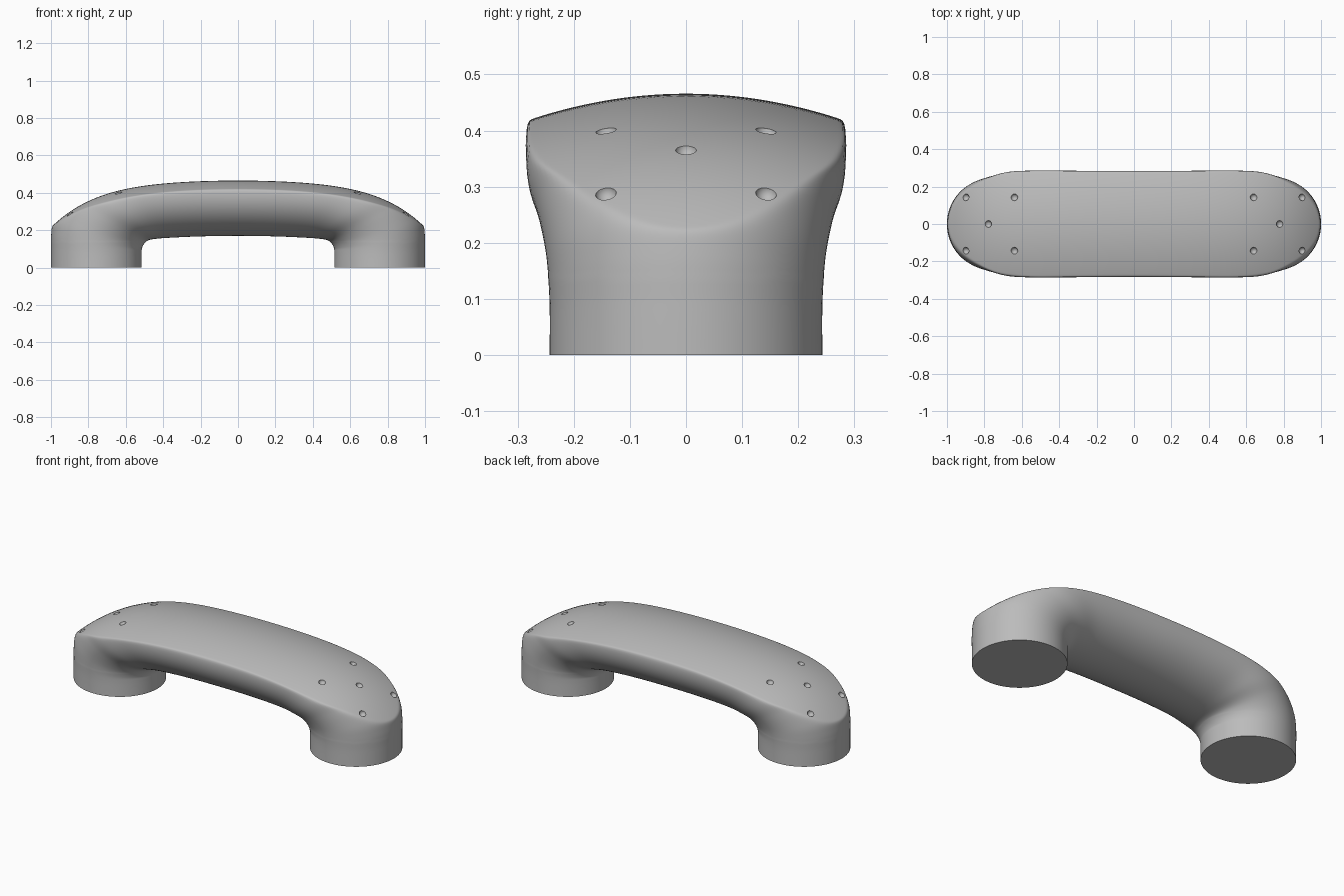
import bpy, bmesh, math
from mathutils import Vector

cube = bpy.data.objects.get("Cube")
if cube:
    bpy.data.objects.remove(cube, do_unlink=True)

SEGMENTS = 96      # points around the tube
STEPS = 10         # stations between control sections

# Half of the swept tube: inner x, inner z, outer x, outer z, half width
SECTIONS = [
    (0.515, 0.0, 1.0, 0.0, 0.243),
    (0.515, 0.08, 1.0, 0.09, 0.243),
    (0.513, 0.105, 0.999, 0.18, 0.246),
    (0.50, 0.13, 0.985, 0.26, 0.252),
    (0.48, 0.146, 0.93, 0.37, 0.265),
    (0.44, 0.154, 0.84, 0.48, 0.282),
    (0.36, 0.16, 0.66, 0.58, 0.286),
    (0.20, 0.167, 0.34, 0.61, 0.285),
    (0.0, 0.17, 0.0, 0.61, 0.285),
]


def mirrored(s):
    return (-s[0], s[1], -s[2], s[3], s[4])


def spline(points, steps):
    """Catmull-Rom samples through tuples of any length."""
    out = []
    for i in range(len(points) - 1):
        a, b, c, d = (points[max(0, min(len(points) - 1, i + k))] for k in (-1, 0, 1, 2))
        for n in range(steps):
            t = n / steps
            out.append([q + 0.5 * t * (r - p + t * (2*p - 5*q + 4*r - s + t * (3*(q - r) + s - p)))
                        for p, q, r, s in zip(a, b, c, d)])
    out.append(list(points[-1]))
    return out


def crown(x, y):
    """Height of the domed top surface."""
    return 0.466 - 0.09 * x**2 - 0.16 * abs(x)**5 - 0.6 * y**2


def soft_min(a, b, k=0.02):
    h = max(k - abs(a - b), 0) / k
    return min(a, b) - h * h * k / 4


# Body: elliptical tube swept from foot to foot, trimmed by the domed top
bm = bmesh.new()
rings = []
for ix, iz, ox, oz, w in spline(SECTIONS + [mirrored(s) for s in SECTIONS[-2::-1]], STEPS):
    ring = []
    for n in range(SEGMENTS):
        a = math.tau * n / SEGMENTS
        u = 0.5 + 0.5 * math.cos(a)
        x, y, z = ix + (ox - ix) * u, w * math.sin(a), iz + (oz - iz) * u
        ring.append(bm.verts.new((x, y, soft_min(z, crown(x, y)))))
    rings.append(ring)
for r0, r1 in zip(rings, rings[1:]):
    for n in range(SEGMENTS):
        m = (n + 1) % SEGMENTS
        bm.faces.new((r0[n], r0[m], r1[m], r1[n]))
bm.faces.new(rings[0])
bm.faces.new(rings[-1])

# Soften the rim, leaving the feet untouched
upper = [v for v in bm.verts if v.co.z > 0.14]
for _ in range(3):
    bmesh.ops.smooth_vert(bm, verts=upper, factor=0.5, use_axis_x=True, use_axis_y=True, use_axis_z=True)
bmesh.ops.recalc_face_normals(bm, faces=bm.faces)
mesh = bpy.data.meshes.new("handle_body")
bm.to_mesh(mesh)
bm.free()
body = bpy.data.objects.new("handle_body", mesh)
bpy.context.collection.objects.link(body)

# Dimples: five shallow round pits at each end
bm = bmesh.new()
for side in (-1, 1):
    for x, y in ((0.64, 0.143), (0.64, -0.143), (0.78, 0), (0.9, 0.143), (0.9, -0.143)):
        new = bmesh.ops.create_uvsphere(bm, u_segments=20, v_segments=12, radius=0.019)["verts"]
        bmesh.ops.translate(bm, verts=new, vec=Vector((side * x, y, crown(x, y) + 0.003)))
cut_mesh = bpy.data.meshes.new("dimple_cutter")
bm.to_mesh(cut_mesh)
bm.free()
cutter = bpy.data.objects.new("dimple_cutter", cut_mesh)
bpy.context.collection.objects.link(cutter)
cutter.hide_render = True

cut = body.modifiers.new("dimples", 'BOOLEAN')
cut.operation = 'DIFFERENCE'
cut.solver = 'EXACT'
cut.object = cutter
bpy.ops.object.select_all(action='DESELECT')
body.select_set(True)
bpy.context.view_layer.objects.active = body
bpy.ops.object.modifier_apply(modifier=cut.name)
bpy.data.objects.remove(cutter, do_unlink=True)

# Single plain grey
grey = bpy.data.materials.new("plain_grey")
grey.use_nodes = True
colour = (0.5, 0.5, 0.5, 1)
grey.diffuse_color = colour
grey.node_tree.nodes["Principled BSDF"].inputs["Base Color"].default_value = colour
body.data.materials.clear()
body.data.materials.append(grey)

bpy.ops.object.shade_smooth_by_angle(angle=math.radians(40))
